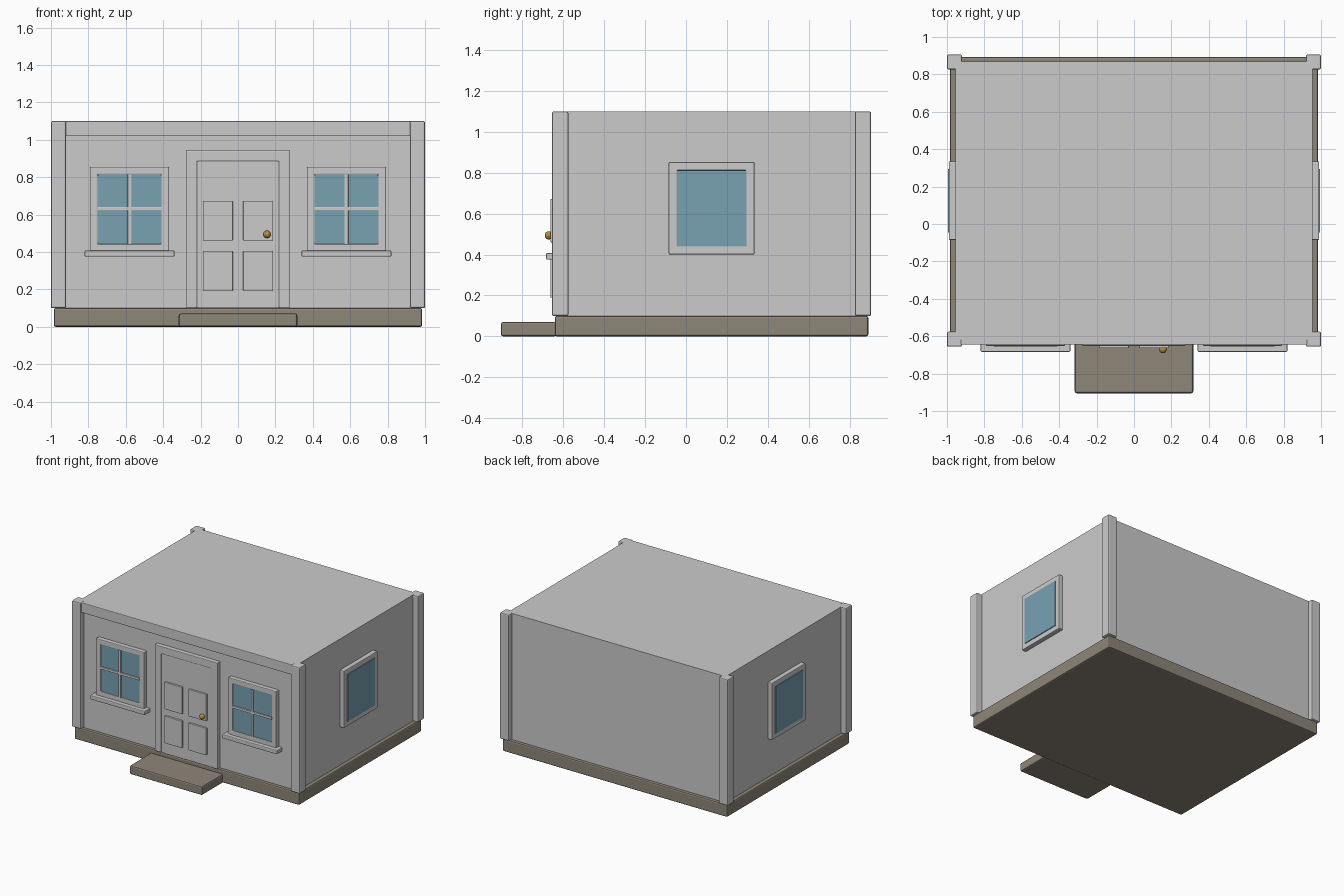
import bpy, bmesh
from mathutils import Vector

if "Cube" in bpy.data.objects:
    bpy.data.objects.remove(bpy.data.objects["Cube"])


def material(name, rgb):
    m = bpy.data.materials.new(name)
    m.diffuse_color = (*rgb, 1)
    m.use_nodes = True
    m.node_tree.nodes["Principled BSDF"].inputs["Base Color"].default_value = m.diffuse_color
    return m


STONE = material("stone", (0.27, 0.24, 0.19))
GLASS = material("window_glass", (0.19, 0.36, 0.45))
BRASS = material("brass", (0.45, 0.27, 0.05))


def finish(name, bm, bevel=0.0, mat=None):
    mesh = bpy.data.meshes.new(name)
    bmesh.ops.recalc_face_normals(bm, faces=bm.faces)
    bm.to_mesh(mesh)
    bm.free()
    ob = bpy.data.objects.new(name, mesh)
    bpy.context.collection.objects.link(ob)
    if mat:
        mesh.materials.append(mat)
    if bevel:
        mod = ob.modifiers.new("bevel", 'BEVEL')
        mod.width, mod.segments = bevel, 2
    return ob


def box(name, x, y, z, bevel=0.0, mat=None):
    """Box from (min, max) ranges on each axis."""
    bm = bmesh.new()
    bmesh.ops.create_cube(bm, size=1)
    for v in bm.verts:
        v.co = Vector([(r[0] + r[1]) / 2 + c * (r[1] - r[0])
                       for r, c in zip((x, y, z), v.co)])
    return finish(name, bm, bevel, mat)


def frame(name, place, u, z, depth, w, bevel):
    """Rectangular ring; place maps (along wall, out of wall, height) to space."""
    bm = bmesh.new()
    rings = []
    for inset, d in ((0, depth[0]), (0, depth[1]), (w, depth[1]), (w, depth[0])):
        a, b, c, e = u[0] + inset, u[1] - inset, z[0] + inset, z[1] - inset
        rings.append([bm.verts.new(place(p, d, q))
                      for p, q in ((a, c), (b, c), (b, e), (a, e))])
    for i in range(4):
        r, s = rings[i], rings[(i + 1) % 4]
        for j in range(4):
            k = (j + 1) % 4
            bm.faces.new((r[j], r[k], s[k], s[j]))
    return finish(name, bm, bevel)


# Base, entrance step and main body
box("foundation", (-0.985, 0.985), (-0.642, 0.892), (0, 0.10), 0.01, STONE)
box("entrance_step", (-0.317, 0.317), (-0.905, -0.635), (0, 0.07), 0.01, STONE)
box("walls", (-0.955, 0.955), (-0.618, 0.868), (0.10, 1.10))
box("front_frieze", (-0.925, 0.925), (-0.645, -0.605), (1.02, 1.10), 0.004)

# Corner boards
for sx, side in ((-1, "left"), (1, "right")):
    xr = sorted((sx * 0.92, sx * 1.0))
    box(f"corner_board_front_{side}", xr, (-0.656, -0.576), (0.10, 1.10), 0.008)
    box(f"corner_board_back_{side}", xr, (0.826, 0.906), (0.10, 1.10), 0.008)

# Front windows with sills and glazing bars, plus one window on each side wall
for sx, side in ((-1, "left"), (1, "right")):
    cx = sx * 0.58
    frame(f"front_window_frame_{side}", lambda u, d, h: (u, d, h),
          (cx - 0.212, cx + 0.212), (0.40, 0.855), (-0.61, -0.652), 0.042, 0.006)
    box(f"front_window_glass_{side}", (cx - 0.172, cx + 0.172),
        (-0.646, -0.61), (0.44, 0.815), 0, GLASS)
    box(f"glazing_bar_upright_{side}", (cx - 0.01, cx + 0.01),
        (-0.655, -0.62), (0.44, 0.815), 0.002)
    box(f"glazing_bar_cross_{side}", (cx - 0.172, cx + 0.172),
        (-0.655, -0.62), (0.622, 0.641), 0.002)
    box(f"window_sill_{side}", (cx - 0.24, cx + 0.24),
        (-0.684, -0.61), (0.375, 0.408), 0.006)
    frame(f"side_window_frame_{side}", lambda u, d, h: (sx * d, u, h),
          (-0.085, 0.335), (0.40, 0.853), (0.945, 0.99), 0.042, 0.006)
    box(f"side_window_glass_{side}", sorted((sx * 0.945, sx * 0.995)),
        (-0.045, 0.295), (0.44, 0.812), 0, GLASS)

# Door surround: two jambs and a head in one outline
bm = bmesh.new()
outline = ((-0.276, 0.10), (-0.276, 0.943), (0.276, 0.943), (0.276, 0.10),
           (0.219, 0.10), (0.219, 0.885), (-0.219, 0.885), (-0.219, 0.10))
face = bm.faces.new([bm.verts.new((x, -0.61, z)) for x, z in outline])
new = bmesh.ops.extrude_face_region(bm, geom=[face])["geom"]
bmesh.ops.translate(bm, vec=(0, -0.042, 0),
                    verts=[g for g in new if isinstance(g, bmesh.types.BMVert)])
finish("door_surround", bm, 0.005)

# Door slab, raised panels and knob
box("door", (-0.22, 0.22), (-0.648, -0.61), (0.10, 0.886), 0.003)
for cx, side in ((-0.106, "left"), (0.106, "right")):
    for z, level in (((0.19, 0.405), "lower"), ((0.46, 0.673), "upper")):
        box(f"door_panel_{level}_{side}", (cx - 0.078, cx + 0.078),
            (-0.663, -0.64), z, 0.003)

bpy.ops.mesh.primitive_uv_sphere_add(segments=20, ring_count=12, radius=0.02,
                                     location=(0.155, -0.671, 0.494))
knob = bpy.context.object
knob.name = "door_knob"
knob.data.materials.append(BRASS)
bpy.ops.object.shade_smooth_by_angle()
